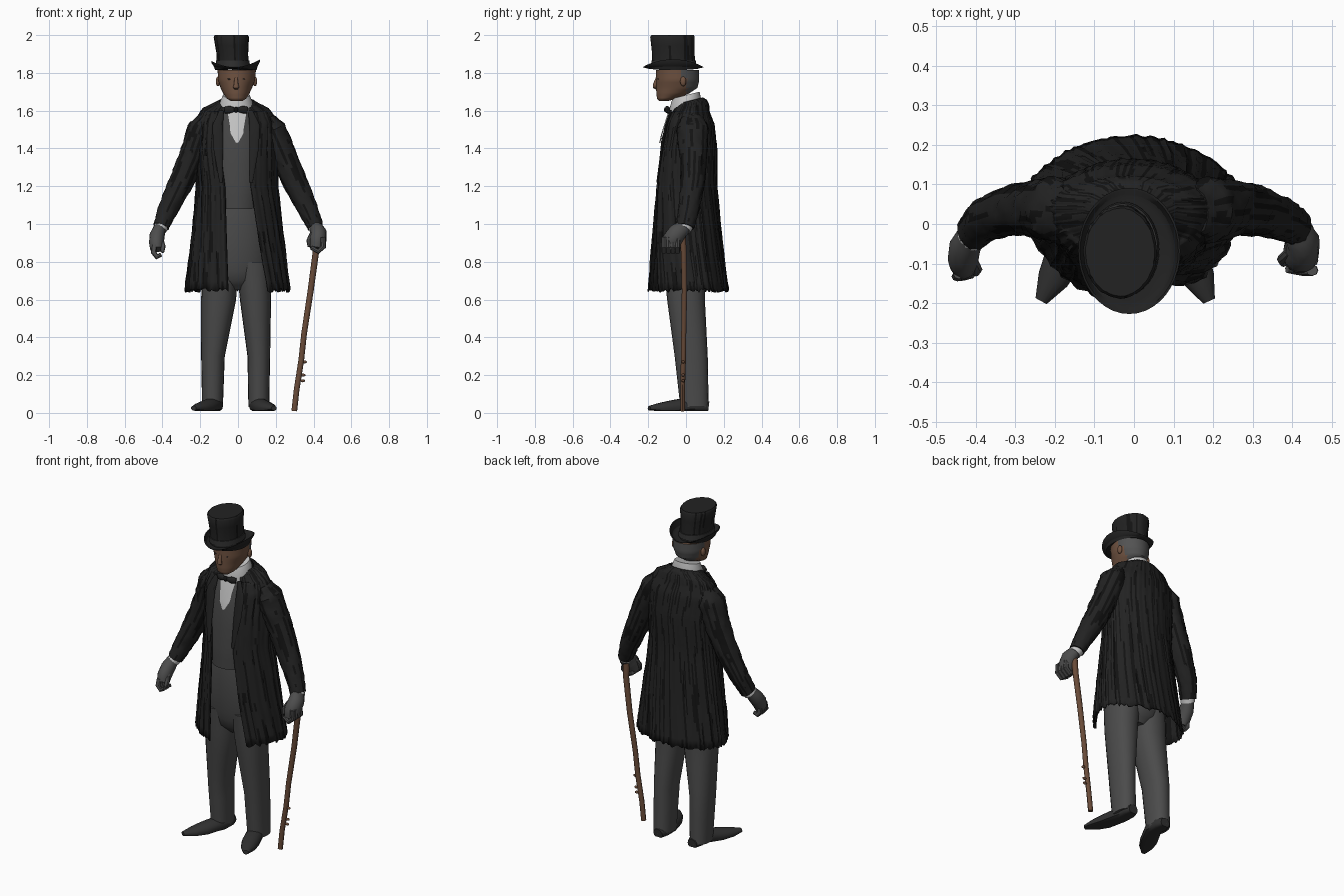
import bpy, bmesh, math, random
from mathutils import Vector

random.seed(7)
if "Cube" in bpy.data.objects:
    bpy.data.objects.remove(bpy.data.objects["Cube"])


def material(name, r, g, b):
    m = bpy.data.materials.new(name)
    m.use_nodes = True
    m.diffuse_color = (r, g, b, 1)
    m.node_tree.nodes["Principled BSDF"].inputs["Base Color"].default_value = (r, g, b, 1)
    return m


COAT = material("coat black", .016, .016, .016)
FOLD = material("fold black", .006, .006, .006)
TROUSER = material("trouser grey", .07, .07, .07)
VEST = material("waistcoat grey", .06, .06, .06)
SHIRT = material("shirt white", .55, .55, .55)
SKIN = material("skin brown", .16, .085, .052)
HAIR = material("hair grey", .085, .085, .085)
WOOD = material("cane wood", .14, .07, .04)
SHOE = material("shoe black", .03, .03, .03)
GLOVE = material("glove grey", .075, .075, .075)


def finish(name, bm, mats):
    bmesh.ops.recalc_face_normals(bm, faces=bm.faces)
    me = bpy.data.meshes.new(name)
    bm.to_mesh(me)
    bm.free()
    ob = bpy.data.objects.new(name, me)
    bpy.context.collection.objects.link(ob)
    for m in mats:
        me.materials.append(m)
    bpy.ops.object.select_all(action='DESELECT')
    ob.select_set(True)
    bpy.context.view_layer.objects.active = ob
    bpy.ops.object.shade_smooth_by_angle(angle=math.radians(40))
    return ob


def skin_rings(bm, rings, closed=True, cap=True, streak=0):
    """Bridge rings of points with quads; streaks give some faces the second material."""
    vs = [[bm.verts.new(p) for p in ring] for ring in rings]
    n = len(vs[0])
    dark = [random.random() < streak for _ in range(n)]
    for a, b in zip(vs, vs[1:]):
        for j in range(n if closed else n - 1):
            k = (j + 1) % n
            f = bm.faces.new((a[j], a[k], b[k], b[j]))
            if random.random() < .2:
                dark[j] = random.random() < streak
            f.material_index = int(dark[j])
    if cap and closed:
        bm.faces.new(vs[0])
        bm.faces.new(vs[-1])


def refine(rows, steps):
    """Insert evenly blended rows between the key rows."""
    out = []
    for a, b in zip(rows, rows[1:]):
        out += [[p + (q - p) * i / steps for p, q in zip(a, b)] for i in range(steps)]
    return out + [list(rows[-1])]


def spow(v, p):
    return math.copysign(abs(v) ** p, v)


def loft(name, rows, mats, seg=32, p=1, steps=1, rough=0, streak=0, mid=.5):
    """Rows are z, x range, y range and, for open garments, the x range of the gap.
    The widest line lies at the fraction mid of the depth."""
    rings, is_open = [], len(rows[0]) > 5
    groove = [random.uniform(-rough, rough) for _ in range(seg + 1)]
    for i, (z, x0, x1, y0, y1, *gap) in enumerate(refine(rows, steps)):
        cx, cy, rx = (x0 + x1) / 2, y0 + (y1 - y0) * mid, (x1 - x0) / 2
        t0, t1 = 0, math.tau
        if gap:
            t1, t0 = [math.asin(spow(max(-1, min(1, (g - cx) / rx)), 1 / p)) for g in gap]
            t1 += math.tau
        ring = []
        for j in range(seg + (1 if gap else 0)):
            t = t0 + (t1 - t0) * j / seg
            s = 1 + groove[j] + random.uniform(-rough, rough) / 2
            ry = cy - y0 if math.cos(t) > 0 else y1 - cy
            drop = random.uniform(-.008, .016) if is_open and i == 0 else 0
            ring.append((cx + rx * s * spow(math.sin(t), p),
                         cy - ry * s * spow(math.cos(t), p), z + drop))
        rings.append(ring)
    bm = bmesh.new()
    skin_rings(bm, rings, not is_open, True, streak)
    return finish(name, bm, mats)


def tube(name, pts, mats, ref=(0, 1, 0), seg=14, steps=1, rough=0, streak=0, floor=None):
    """Sweep an ellipse along points given as x, y, z, width radius, depth radius."""
    pts = refine(pts, steps)
    rings = []
    for i, (x, y, z, rw, rd) in enumerate(pts):
        a, b = pts[max(i - 1, 0)], pts[min(i + 1, len(pts) - 1)]
        t = (Vector(b[:3]) - Vector(a[:3])).normalized()
        side = t.cross(Vector(ref)).normalized()
        up = side.cross(t)
        ring = []
        for j in range(seg):
            w = math.tau * j / seg
            s = 1 + random.uniform(-rough, rough)
            v = Vector((x, y, z)) + side * (rw * s * math.cos(w)) + up * (rd * s * math.sin(w))
            if floor is not None:
                v.z = max(v.z, floor)
            ring.append(v)
        rings.append(ring)
    bm = bmesh.new()
    skin_rings(bm, rings, streak=streak)
    return finish(name, bm, mats)


def ball(name, loc, size, mat):
    bm = bmesh.new()
    bmesh.ops.create_uvsphere(bm, u_segments=14, v_segments=8, radius=1)
    for v in bm.verts:
        v.co = Vector([c * s + o for c, s, o in zip(v.co, size, loc)])
    return finish(name, bm, [mat])


# Trousers: hips and two legs
loft("trouser_hips", [(.65, -.07, .06, -.05, .06), (.7, -.15, .13, -.1, .1),
                      (.8, -.185, .17, -.125, .12), (1.0, -.17, .16, -.14, .11),
                      (1.16, -.15, .14, -.13, .1)], [TROUSER], steps=2)
loft("right_leg", [(.03, -.19, -.08, -.03, .12), (.3, -.195, -.07, -.06, .115),
                   (.6, -.195, -.01, -.1, .1), (.8, -.19, 0, -.12, .1)], [TROUSER], 20, .9, 3)
loft("left_leg", [(.03, .055, .165, -.03, .12), (.3, .05, .17, -.06, .115),
                  (.6, .01, .175, -.1, .1), (.8, -.01, .17, -.12, .1)], [TROUSER], 20, .9, 3)

# Shoes
for name, hx, mx, tx in (("right_shoe", -.125, -.175, -.235), ("left_shoe", .105, .14, .19)):
    tube(name, [(hx, .12, .03, .03, .03), (hx, .08, .035, .045, .04), (hx, .02, .04, .048, .045),
                (mx, -.08, .028, .05, .038), ((mx + tx) / 2, -.14, .025, .04, .028),
                (tx, -.195, .025, .016, .012)], [SHOE], (0, 0, 1), floor=.01)

# Waistcoat, shirt front and collar
loft("waistcoat", [(1.08, -.13, .12, -.155, .1), (1.2, -.15, .14, -.155, .11),
                   (1.45, -.16, .15, -.13, .13), (1.58, -.12, .1, -.09, .11),
                   (1.62, -.08, .06, -.07, .08)], [VEST], steps=2)
bm = bmesh.new()
skin_rings(bm, [[(-w - .005, y + .006, z), (-.005, y, z), (w - .005, y + .006, z)]
                for z, w, y in ((1.43, .006, -.142), (1.48, .034, -.13), (1.6, .054, -.092))],
           closed=False)
finish("shirt_front", bm, [SHIRT])
collar = loft("collar", [(1.58, -.1, .082, -.085, .08), (1.64, -.098, .08, -.085, .08),
                         (1.682, -.08, .062, -.072, .072)], [SHIRT])
for v in collar.data.vertices:
    v.co.z += v.co.y * .25

# Bow tie
for side in (-1, 1):
    tube("bow_tie_wing", [(-.01, -.1, 1.605, .009, .01), (-.01 + side * .035, -.1, 1.606, .02, .012),
                          (-.01 + side * .06, -.09, 1.603, .017, .007)], [COAT])
ball("bow_tie_knot", (-.01, -.103, 1.605), (.014, .014, .015), FOLD)

# Long open coat with vertical folds
coat = loft("coat", [(.645, -.28, .275, -.205, .225, -.05, .16),
                     (.9, -.25, .245, -.19, .195, -.06, .115),
                     (1.2, -.22, .21, -.165, .165, -.07, .07),
                     (1.4, -.225, .215, -.145, .165, -.095, .065),
                     (1.53, -.23, .215, -.12, .15, -.085, .07),
                     (1.595, -.2, .175, -.09, .125, -.08, .065),
                     (1.63, -.13, .108, -.08, .11, -.07, .055),
                     (1.648, -.1, .083, -.075, .09, -.06, .045)],
            [COAT, FOLD], 120, 1.08, 5, .018, .28, .6)
for v in coat.data.vertices:
    if v.co.z > 1.6:
        v.co.z += v.co.y * .25
solid = coat.modifiers.new("thickness", "SOLIDIFY")
solid.thickness = .008

# Lapels
for name, s, dx in (("right_lapel", -1, -.02), ("left_lapel", 1, 0)):
    tube(name, [(s * .066 + dx, -.08, 1.6, .012, .006), (s * .088 + dx, -.106, 1.52, .028, .007),
                (s * .085 + dx, -.127, 1.4, .025, .006), (s * .07 + dx, -.152, 1.22, .008, .005)],
         [COAT], steps=2)

# Sleeves, cuffs and gloves
for name, s, wx, wy in (("right", -1, -.408, -.02), ("left", 1, .41, -.005)):
    sx = s * .16 - .008
    tube(name + "_sleeve", [(sx, .03, 1.56, .04, .06), (sx + s * .03, .035, 1.5, .07, .085),
                            (s * .242, .04, 1.36, .07, .072), (s * .302, .035, 1.22, .065, .064),
                            (s * .37, .015, 1.08, .053, .054), (wx, wy, .985, .042, .048)],
         [COAT, FOLD], seg=30, steps=6, rough=.06, streak=.28)
    tube(name + "_cuff", [(wx - s * .01, wy + .005, 1.0, .037, .042),
                          (wx + s * .006, wy - .01, .973, .037, .042)], [SHIRT])
tube("right_glove", [(-.412, -.025, .985, .032, .036), (-.428, -.06, .94, .04, .043),
                     (-.432, -.09, .9, .039, .044), (-.43, -.105, .865, .034, .036)], [GLOVE], steps=2)
for i in range(4):
    y = -.07 - i * .019
    tube("right_finger", [(-.443, y, .89, .014, .012), (-.447, y - .006, .85, .015, .012),
                          (-.43, y - .004, .826, .014, .012), (-.408, y, .838, .011, .01)], [GLOVE], seg=8)
tube("right_thumb", [(-.41, -.09, .92, .015, .013), (-.397, -.115, .88, .014, .012),
                     (-.4, -.125, .85, .009, .008)], [GLOVE], seg=8)
tube("left_glove", [(.412, -.01, .985, .032, .04), (.426, -.045, .955, .044, .05),
                    (.422, -.075, .915, .046, .052), (.415, -.085, .87, .036, .04)], [GLOVE], steps=2)
for i in range(4):
    y = -.045 - i * .024
    tube("left_finger", [(.45, y, .93, .015, .014), (.452, y, .88, .015, .014),
                         (.425, y, .855, .014, .014), (.388, y + .005, .875, .012, .012)], [GLOVE], seg=8)
tube("left_thumb", [(.395, -.07, .95, .015, .014), (.375, -.09, .91, .014, .013),
                    (.378, -.1, .88, .009, .009)], [GLOVE], seg=8)

# Walking cane with knots
tube("cane", [(.298, -.018, .01, .015, .013), (.31, -.018, .12, .015, .013), (.335, -.014, .28, .015, .014),
              (.35, -.012, .42, .015, .014), (.385, -.008, .65, .016, .015), (.412, -.012, .85, .017, .016),
              (.415, -.018, .95, .018, .017)], [WOOD], seg=10, steps=2)
for x, z in ((.345, .2), (.342, .17), (.352, .27)):
    ball("cane_knot", (x, -.015, z), (.013, .008, .008), WOOD)

# Head with hair at the back
head = loft("head", [(1.65, -.035, .022, -.142, -.1), (1.663, -.058, .042, -.153, -.05),
                     (1.69, -.077, .06, -.157, .015), (1.72, -.092, .074, -.158, .06),
                     (1.76, -.105, .09, -.158, .07), (1.815, -.108, .095, -.158, .07)],
            [SKIN, HAIR], 40, 1, 4)
for f in head.data.polygons:
    if f.center.z > 1.69 and f.center.y > (.005 if f.center.z < 1.78 else -.035):
        f.material_index = 1
tube("nose", [(-.01, -.153, 1.775, .008, .007), (-.01, -.163, 1.74, .012, .012),
              (-.01, -.164, 1.724, .016, .012), (-.01, -.155, 1.716, .011, .006)], [SKIN], seg=10)
for s in (-1, 1):
    ball("ear", (-.008 + s * .098, -.015, 1.755), (.012, .016, .026), SKIN)
    ball("eye", (-.01 + s * .036, -.146, 1.767), (.011, .006, .004), SHOE)

# Top hat: crown, band and brim curled up at the sides
loft("hat_crown", [(1.822, -.112, .058, -.178, .05), (1.9, -.113, .053, -.178, .045),
                   (1.99, -.128, .058, -.188, .046), (2.0, -.122, .052, -.182, .04)],
     [COAT, FOLD], 60, 1, 2, .012, .2)
loft("hat_band", [(1.835, -.118, .064, -.184, .056), (1.865, -.117, .06, -.183, .052)], [SHOE])
rings = []
for k, lift in ((.45, 0), (.8, 0), (.9, .006), (1, .022), (1.01, .03), (.97, .028),
                (.86, -.006), (.45, -.008)):
    rings.append([(-.012 + .128 * k * math.cos(t), -.068 + .158 * k * math.sin(t),
                   1.824 + lift * (.2 + 1.1 * math.cos(t) ** 2) + max(0, math.cos(t)) * lift * .3)
                  for t in [math.tau * j / 40 for j in range(40)]])
bm = bmesh.new()
skin_rings(bm, rings)
finish("hat_brim", bm, [COAT])
